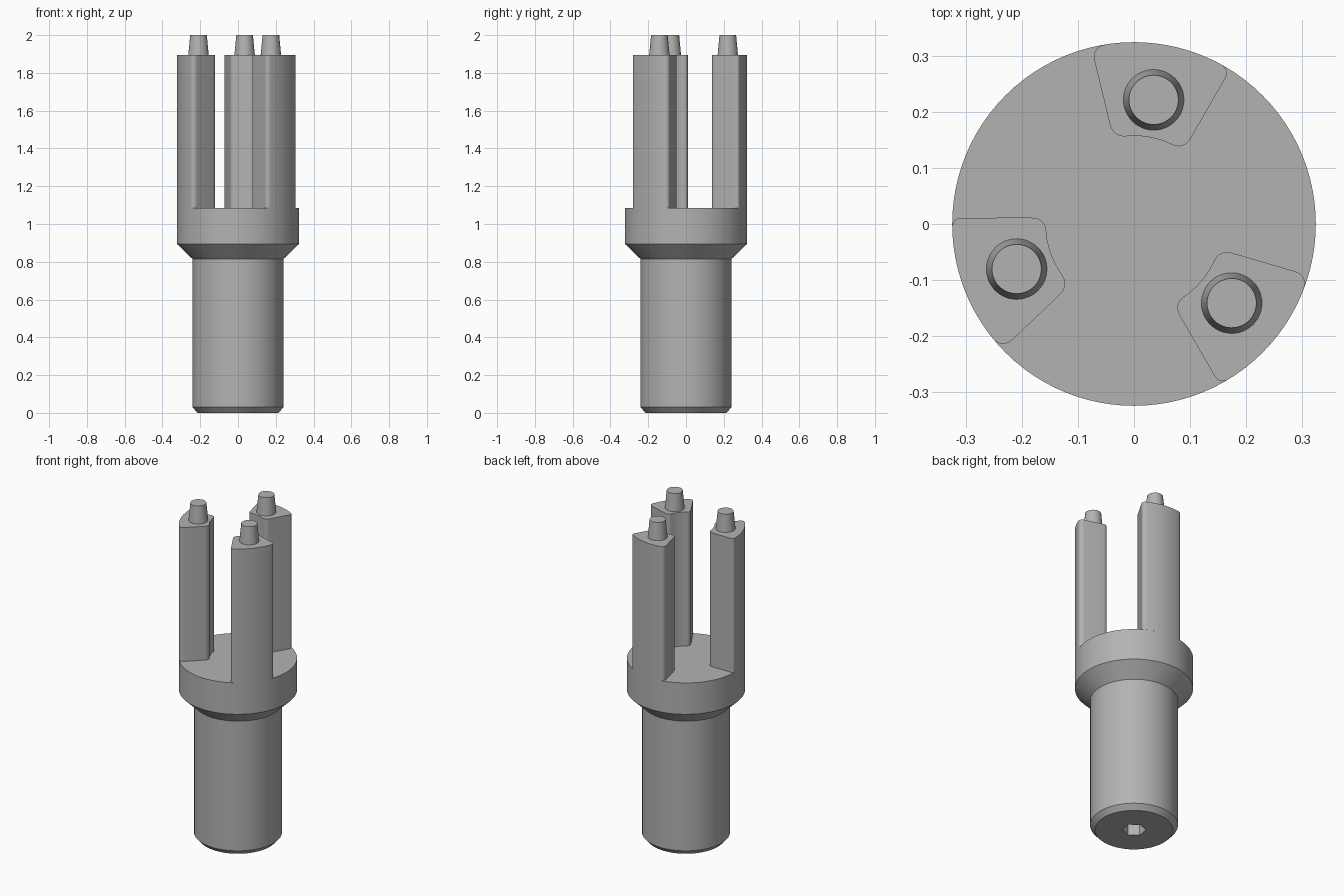
import bpy, bmesh, math
from mathutils import Matrix, Vector

cube = bpy.data.objects.get("Cube")
if cube:
    bpy.data.objects.remove(cube, do_unlink=True)

# One plain grey metal
grey = bpy.data.materials.new("grey metal")
grey.use_nodes = True
colour = (0.45, 0.45, 0.45, 1)
grey.diffuse_color = colour
grey.node_tree.nodes["Principled BSDF"].inputs["Base Color"].default_value = colour

COLLAR_R, INNER_R = 0.324, 0.157
COLLAR_TOP, PRONG_TOP, PIN_TOP = 1.085, 1.895, 2.0
PIN_ANGLE = math.radians(81)
SEGMENTS = 96


def ring(bm, r, z, n=SEGMENTS, turn=0.0, centre=(0, 0)):
    return [bm.verts.new((centre[0] + r * math.cos(turn + math.tau * i / n),
                          centre[1] + r * math.sin(turn + math.tau * i / n), z))
            for i in range(n)]


def skin(bm, a, b):
    for i in range(len(a)):
        j = (i + 1) % len(a)
        bm.faces.new((a[i], a[j], b[j], b[i]))


def finish(bm, name):
    bmesh.ops.recalc_face_normals(bm, faces=bm.faces)
    mesh = bpy.data.meshes.new(name)
    bm.to_mesh(mesh)
    bm.free()
    mesh.materials.append(grey)
    obj = bpy.data.objects.new(name, mesh)
    bpy.context.collection.objects.link(obj)
    bpy.ops.object.select_all(action="DESELECT")
    obj.select_set(True)
    bpy.context.view_layer.objects.active = obj
    bpy.ops.object.shade_smooth_by_angle(angle=math.radians(25))
    return obj


# Turned shank and collar with a hexagonal socket in the underside
bm = bmesh.new()
profile = [(0.214, 0), (0.241, 0.03), (0.241, 0.815),
           (COLLAR_R, 0.895), (COLLAR_R, COLLAR_TOP)]
rings = [ring(bm, r, z) for r, z in profile]
for a, b in zip(rings, rings[1:]):
    skin(bm, a, b)
bm.faces.new(rings[-1])
mouth = ring(bm, 0.065, 0, 6, PIN_ANGLE)
floor = ring(bm, 0.065, 0.25, 6, PIN_ANGLE)
skin(bm, mouth, floor)
bm.faces.new(floor)
rims = [bm.edges.get((loop[i - 1], loop[i]))
        for loop in (rings[0], mouth) for i in range(len(loop))]
bmesh.ops.triangle_fill(bm, use_beauty=True, edges=rims, normal=(0, 0, -1))
finish(bm, "shank_and_collar")


def arc(r, a, b, n=16):
    return [Vector((r * math.cos(a + (b - a) * i / n),
                    r * math.sin(a + (b - a) * i / n))) for i in range(n + 1)]


def prong_outline():
    # Two straight flanks joining an outer and an inner arc, corners rounded
    outer_l, outer_r = Vector((-0.0763, 0.315)), Vector((0.1715, 0.2749))
    inner_l, inner_r = Vector((-0.037, 0.1526)), Vector((0.088, 0.130))
    angle = lambda p: math.atan2(p.y, p.x)

    def corner(p, start, end, n=8):
        return [start * (1 - t) ** 2 + p * (2 * t * (1 - t)) + end * t ** 2
                for t in (i / n for i in range(1, n))]

    def along(p, q, d):
        return p + (q - p).normalized() * d

    cut, small = 0.027, 0.019
    top = arc(COLLAR_R, angle(outer_r) + small / COLLAR_R, angle(outer_l) - cut / COLLAR_R)
    low = arc(INNER_R, angle(inner_l) - cut / INNER_R, angle(inner_r) + cut / INNER_R)
    left = [along(outer_l, inner_l, cut), along(inner_l, outer_l, cut)]
    right = [along(inner_r, outer_r, cut), along(outer_r, inner_r, small)]
    return (top + corner(outer_l, top[-1], left[0]) + left
            + corner(inner_l, left[1], low[0]) + low
            + corner(inner_r, low[-1], right[0]) + right
            + corner(outer_r, right[1], top[0]))


# Three prongs, each topped with a tapered pin
outline = prong_outline()
pin_centre = (0.224 * math.cos(PIN_ANGLE), 0.224 * math.sin(PIN_ANGLE))
for k, place in enumerate(("back", "right", "left")):
    spin = Matrix.Rotation(math.tau * k / 3, 4, "Z")

    bm = bmesh.new()
    foot = [bm.verts.new((p.x, p.y, COLLAR_TOP)) for p in outline]
    head = [bm.verts.new((p.x, p.y, PRONG_TOP)) for p in outline]
    skin(bm, foot, head)
    bm.faces.new(head)
    bm.transform(spin)
    finish(bm, place + "_prong")

    bm = bmesh.new()
    base = ring(bm, 0.054, PRONG_TOP, 48, 0, pin_centre)
    tip = ring(bm, 0.044, PIN_TOP, 48, 0, pin_centre)
    skin(bm, base, tip)
    bm.faces.new(tip)
    bm.transform(spin)
    finish(bm, place + "_pin")
